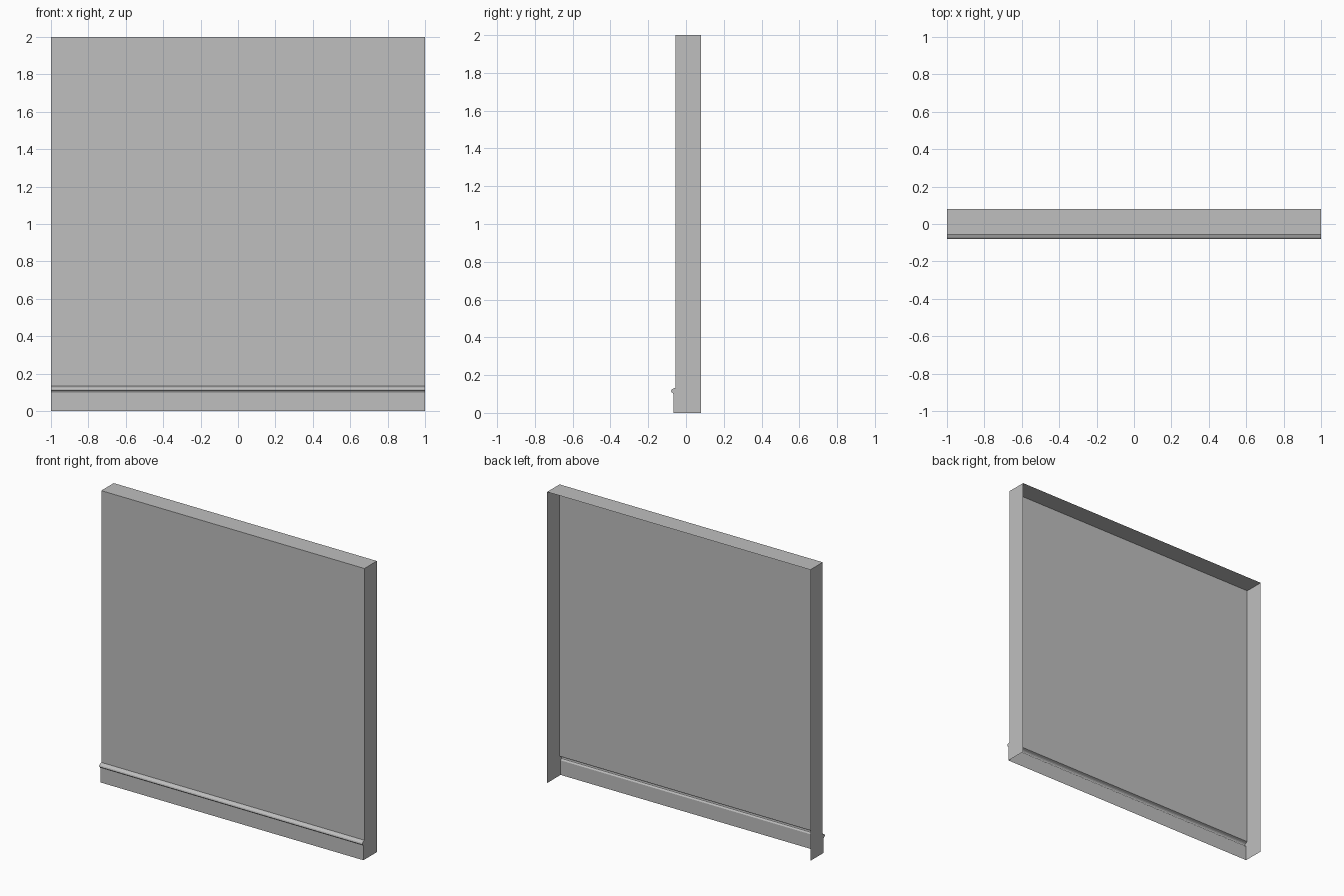
import bpy
import bmesh

cube = bpy.data.objects.get("Cube")
if cube:
    bpy.data.objects.remove(cube, do_unlink=True)

HALF = 1.0        # half width
HEIGHT = 2.0
FRONT = -0.056    # wall face
BACK = 0.079      # open rear edge

grey = bpy.data.materials.new("plain grey")
grey.use_nodes = True
colour = (0.52, 0.52, 0.52, 1)
grey.diffuse_color = colour
grey.node_tree.nodes["Principled BSDF"].inputs["Base Color"].default_value = colour


def finish(name, bm):
    mesh = bpy.data.meshes.new(name)
    bm.to_mesh(mesh)
    bm.free()
    mesh.materials.append(grey)
    obj = bpy.data.objects.new(name, mesh)
    bpy.context.collection.objects.link(obj)
    return obj


def sheet(name, profile):
    """Sweep an open (y, z) profile across the full width."""
    bm = bmesh.new()
    rows = [[bm.verts.new((x, y, z)) for x in (-HALF, HALF)] for y, z in profile]
    for low, high in zip(rows, rows[1:]):
        bm.faces.new((low[0], low[1], high[1], high[0]))
    return finish(name, bm)


def end_plate(name, x, outline):
    """Flat end that follows the whole outline, facing outward."""
    bm = bmesh.new()
    points = outline if x < 0 else outline[::-1]
    bm.faces.new([bm.verts.new((x, y, z)) for y, z in points])
    return finish(name, bm)


# Profiles, from the floor upward
skirting = [(-0.067, 0), (-0.067, 0.1)]
moulding = [(-0.067, 0.1), (-0.071, 0.106), (-0.077, 0.109), (-0.079, 0.115),
            (-0.077, 0.122), (-0.071, 0.127), (FRONT, 0.133)]
wall = [(FRONT, 0.133), (FRONT, HEIGHT)]
top = [(FRONT, HEIGHT), (BACK, HEIGHT)]

# Front shell, open at the rear and underneath
sheet("skirting_board", skirting)
sheet("skirting_moulding", moulding)
sheet("wall_panel", wall)
sheet("top_panel", top)

# Ends
outline = skirting + moulding[1:] + wall[1:] + top[1:] + [(BACK, 0)]
for side, x in (("left", HALF), ("right", -HALF)):
    end_plate(side + "_end_panel", x, outline)
